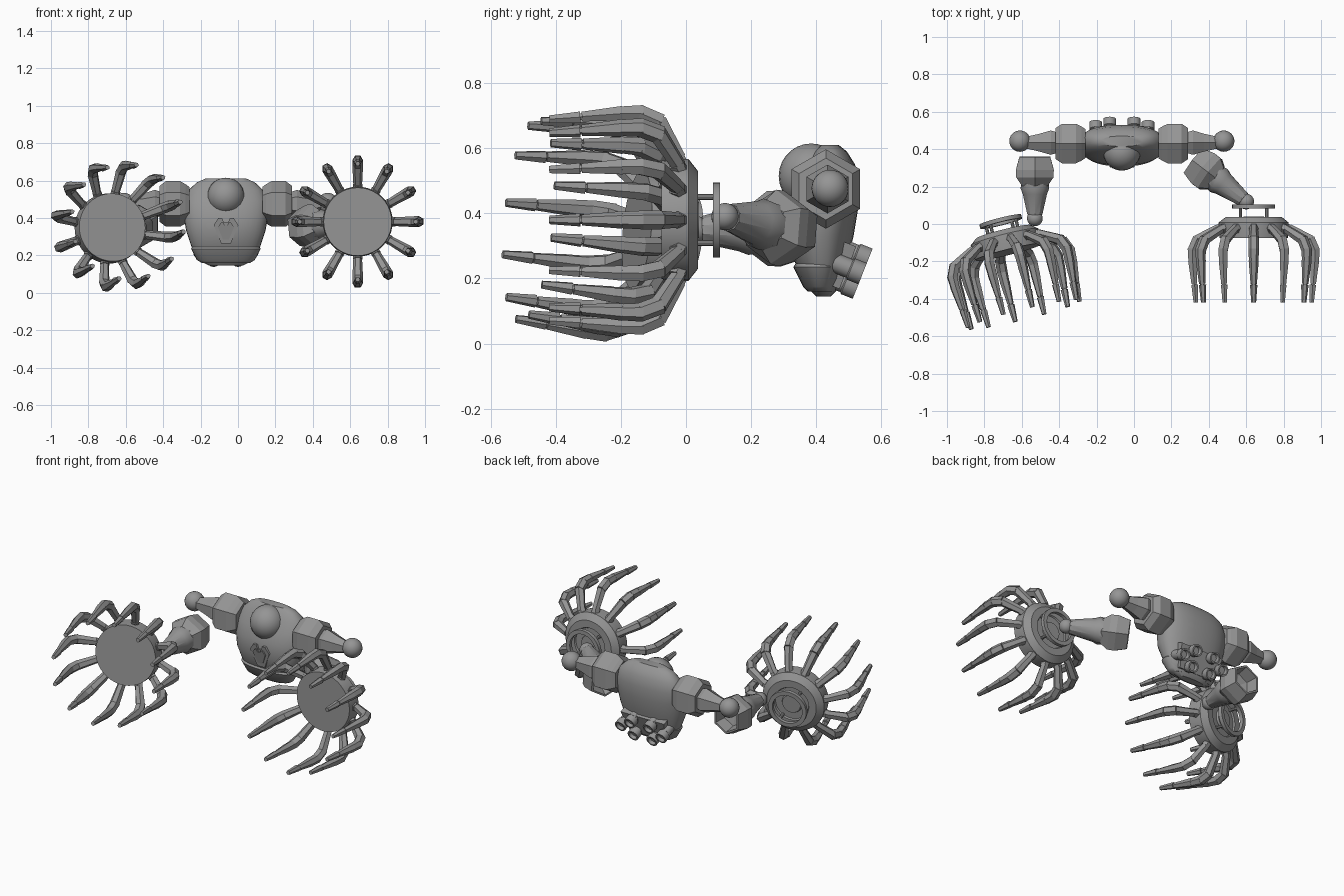
import bpy, bmesh, math
from mathutils import Vector, Matrix

if "Cube" in bpy.data.objects:
    bpy.data.objects.remove(bpy.data.objects["Cube"])

grey = bpy.data.materials.new("grey")
grey.diffuse_color = (0.3, 0.3, 0.3, 1)
grey.use_nodes = True
grey.node_tree.nodes["Principled BSDF"].inputs["Base Color"].default_value = grey.diffuse_color
CX = -0.065  # body centre line


def finish(name, bm, smooth=True):
    bmesh.ops.remove_doubles(bm, verts=bm.verts, dist=1e-5)
    bmesh.ops.recalc_face_normals(bm, faces=bm.faces)
    me = bpy.data.meshes.new(name)
    bm.to_mesh(me)
    bm.free()
    me.materials.append(grey)
    ob = bpy.data.objects.new(name, me)
    bpy.context.collection.objects.link(ob)
    if smooth:
        bpy.ops.object.select_all(action='DESELECT')
        ob.select_set(True)
        bpy.context.view_layer.objects.active = ob
        bpy.ops.object.shade_smooth_by_angle(angle=math.radians(35))
    return ob


def skin(bm, rings):
    """Join rings of points with quads and cap both ends."""
    rows = [[bm.verts.new(p) for p in ring] for ring in rings]
    n = len(rows[0])
    for a, b in zip(rows, rows[1:]):
        for i in range(n):
            j = (i + 1) % n
            bm.faces.new((a[i], a[j], b[j], b[i]))
    bm.faces.new(rows[0])
    bm.faces.new(rows[-1])


def lathe(bm, start, direction, profile, n, mat=Matrix()):
    """Turn (radius, distance) points around an axis."""
    rot = Vector(direction).to_track_quat('Z', 'Y').to_matrix().to_4x4()
    m = mat @ Matrix.Translation(start) @ rot
    ang = [math.pi / 2 + 2 * math.pi * i / n for i in range(n)]
    skin(bm, [[m @ Vector((max(r, 0.0005) * math.cos(a), max(r, 0.0005) * math.sin(a), d))
               for a in ang] for r, d in profile])


def ball(name, centre, radius):
    bm = bmesh.new()
    bmesh.ops.create_uvsphere(bm, u_segments=24, v_segments=14, radius=radius,
                              matrix=Matrix.Translation(centre))
    return finish(name, bm)


def section(z, yf, yb, hx, n=32, e=2.35):
    pts = []
    for i in range(n):
        a = 2 * math.pi * i / n
        c, s = math.cos(a), math.sin(a)
        pts.append(Vector((CX + hx * math.copysign(abs(c) ** (2 / e), c),
                           (yf + yb) / 2 + (yb - yf) / 2 * math.copysign(abs(s) ** (2 / e), s), z)))
    return pts


# Torso: height, front, back, half width
bm = bmesh.new()
skin(bm, [section(*s) for s in (
    (0.145, 0.40, 0.445, 0.09), (0.165, 0.38, 0.465, 0.13), (0.20, 0.36, 0.48, 0.162),
    (0.25, 0.335, 0.495, 0.185), (0.33, 0.308, 0.515, 0.212), (0.42, 0.315, 0.53, 0.227),
    (0.49, 0.34, 0.53, 0.224), (0.55, 0.372, 0.52, 0.198), (0.59, 0.395, 0.495, 0.155),
    (0.61, 0.415, 0.47, 0.11))])
finish("torso", bm)

# Waist band
bm = bmesh.new()
skin(bm, [section(*s) for s in ((0.16, 0.375, 0.46, 0.13), (0.175, 0.36, 0.465, 0.155),
                                (0.235, 0.33, 0.485, 0.186), (0.25, 0.34, 0.485, 0.176))])
finish("waist_band", bm)

ball("head", (CX, 0.385, 0.515), 0.1)

# Chest plate in two layers
shield = ((-.065, .362), (-.04, .40), (-.02, .40), (-.01, .375), (.012, .375),
          (.022, .40), (.042, .40), (.067, .362), (.026, .262), (-.024, .262))
bm = bmesh.new()
for k, lift in ((1, 0.008), (0.65, 0.014)):
    rings = []
    for off in (-0.02, lift):
        rings.append([(CX + x * k, 0.306 + (0.40 - z) * 0.15 - off, 0.33 + (z - 0.33) * k)
                      for x, z in shield])
    skin(bm, rings)
finish("chest_plate", bm, False)

# Rear pad with six nozzles in three rows
out = Vector((0, 0.93, -0.37)).normalized()
down = Vector((0, -0.37, -0.93)).normalized()
base = Vector((CX, 0.492, 0.235))
bm = bmesh.new()
skin(bm, [[base + out * o + down * v + Vector((x, 0, 0))
           for x, v in ((-.15, -.07), (.15, -.07), (.12, .07), (-.12, .07))] for o in (-.05, .006)])
finish("rear_pad", bm, False)
bm = bmesh.new()
for row, dx in ((-1, 0.065), (0, 0.14), (1, 0.065)):
    for s in (-1, 1):
        p = base + Vector((s * dx, 0, 0)) + down * row * 0.048
        lathe(bm, p, out, ((0, -0.05), (0.03, -0.05), (0.03, 0.012), (0.035, 0.016),
                           (0.035, 0.055), (0.026, 0.055), (0.022, 0.035), (0, 0.035)), 14)
finish("rear_nozzles", bm)

# Shoulders, upper arms and elbow balls on both sides
for s, side in ((-1, "left"), (1, "right")):
    d = (s, 0, 0)
    bm = bmesh.new()
    lathe(bm, (CX + s * 0.195, 0.43, 0.475), d,
          ((0, 0), (0.09, 0), (0.105, 0.02), (0.122, 0.05), (0.122, 0.125), (0.095, 0.16), (0, 0.16)), 6)
    finish(side + "_shoulder", bm, False)
    bm = bmesh.new()
    lathe(bm, (CX + s * 0.35, 0.435, 0.475), d,
          ((0, 0), (0.065, 0), (0.075, 0.03), (0.055, 0.09), (0.034, 0.17), (0, 0.17)), 6)
    finish(side + "_upper_arm", bm, False)
    ball(side + "_elbow_ball", (CX + s * 0.545, 0.443, 0.477), 0.057)


# Forearm: open elbow cup, tapering sleeve and wrist ball
def forearm(side, a, b):
    a, b = Vector(a), Vector(b)
    d, L = b - a, (b - a).length
    bm = bmesh.new()
    lathe(bm, a, d, ((0, 0.09), (0.07, 0.07), (0.083, 0), (0.095, 0), (0.117, 0.07),
                     (0.115, 0.11), (0.08, 0.155), (0, 0.155)), 6)
    finish(side + "_elbow_cup", bm, False)
    bm = bmesh.new()
    lathe(bm, a, d, ((0, 0.12), (0.075, 0.12), (0.08, 0.17), (0.068, 0.20),
                     (0.042, L - 0.02), (0, L - 0.02)), 10)
    finish(side + "_forearm", bm)
    ball(side + "_wrist_ball", b, 0.042)


forearm("left", (-0.53, 0.36, 0.355), (-0.53, 0.03, 0.35))
forearm("right", (0.32, 0.335, 0.345), (0.60, 0.12, 0.39))


# Hand: palm disc, wrist ring on posts and twelve curved fingers
def hand(side, centre, yaw, pitch, roll):
    m = (Matrix.Translation(centre) @ Matrix.Rotation(math.radians(yaw), 4, 'Z')
         @ Matrix.Rotation(math.radians(pitch), 4, 'X') @ Matrix.Rotation(math.radians(roll), 4, 'Y'))
    back = (0, 1, 0)
    bm = bmesh.new()
    lathe(bm, (0, 0, 0), back, ((0, -0.075), (0.182, -0.075), (0.187, -0.02), (0.187, 0.008), (0.15, 0.037),
                                (0.105, 0.037), (0.10, 0.028), (0.06, 0.028), (0.055, 0.04), (0, 0.04)), 40, m)
    finish(side + "_palm", bm)
    bm = bmesh.new()
    lathe(bm, (0, 0, 0), back, ((0.115, 0.083), (0.115, 0.105), (0.09, 0.105),
                                (0.09, 0.083), (0.115, 0.083)), 32, m)
    # remove the end caps so the ring stays open
    bmesh.ops.delete(bm, geom=[f for f in bm.faces if len(f.verts) > 4], context='FACES_ONLY')
    finish(side + "_wrist_ring", bm)
    bm = bmesh.new()
    for k in range(4):
        t = math.pi / 4 + k * math.pi / 2
        lathe(bm, (0.1 * math.cos(t), 0.015, 0.1 * math.sin(t)), back,
              ((0.009, 0), (0.009, 0.08)), 8, m)
    finish(side + "_wrist_posts", bm)
    # finger links: start and end (radius, reach), thickness at each end
    links = ((.15, .005, .20, .03, .024, .026), (.19, .02, .305, .085, .023, .029),
             (.30, .075, .328, .14, .029, .029), (.328, .13, .327, .205, .029, .025),
             (.327, .195, .318, .32, .027, .017), (.319, .31, .316, .33, .012, .012),
             (.316, .325, .31, .42, .02, .013))
    bm = bmesh.new()
    for k in range(12):
        f = m @ Matrix.Rotation(math.radians(30 * k), 4, 'Y')
        for r1, d1, r2, d2, w1, w2 in links:
            a, b = Vector((r1, -d1, 0)), Vector((r2, -d2, 0))
            lathe(bm, a, b - a, ((w1, 0), (w2, (b - a).length)), 6, f)
    finish(side + "_fingers", bm, False)


hand("left", (-0.69, -0.078, 0.343), 14, -5, 10)
hand("right", (0.64, 0, 0.38), 0, 0, 0)
